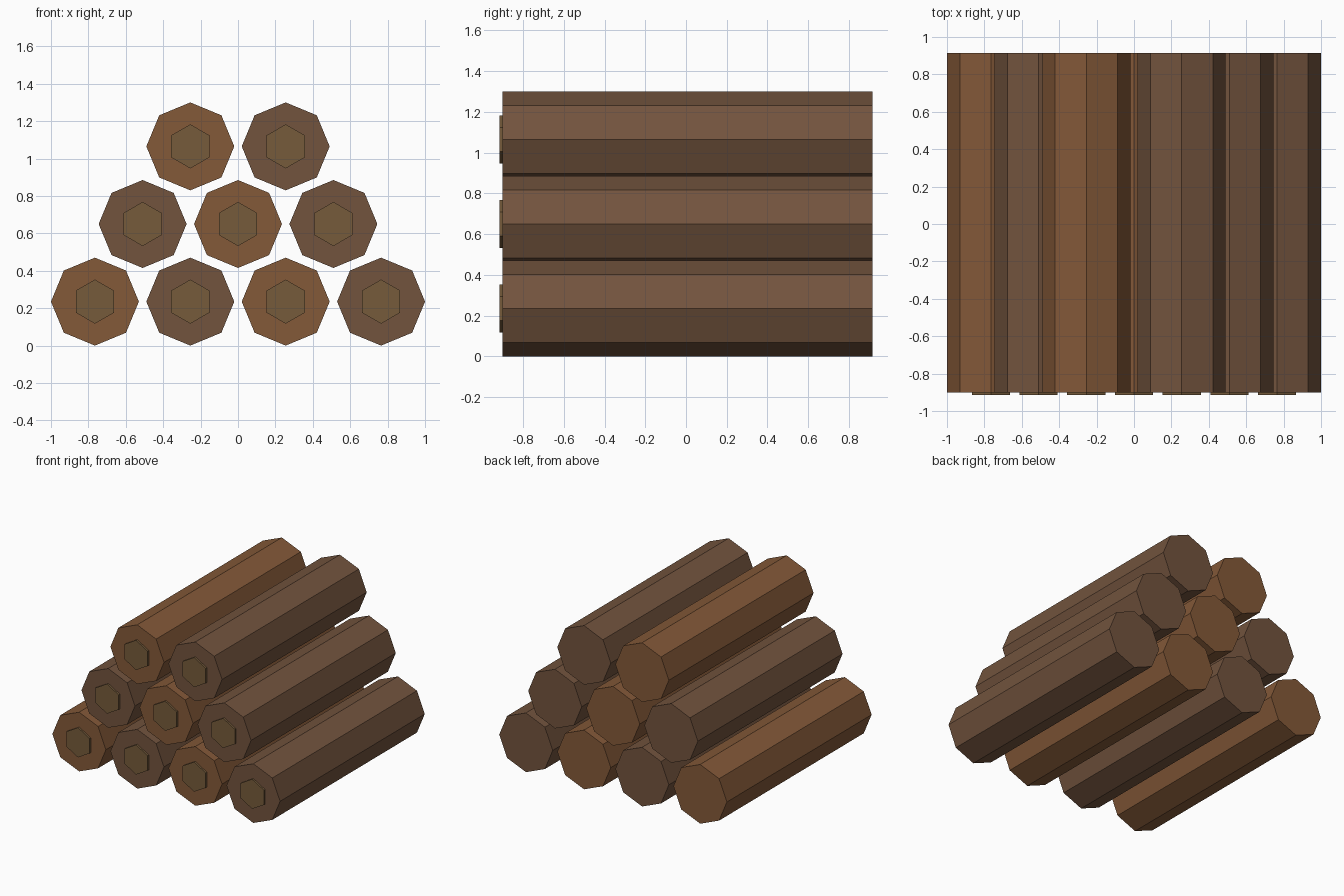
import bpy
from math import pi

if "Cube" in bpy.data.objects:
    bpy.data.objects.remove(bpy.data.objects["Cube"])

R = 0.235        # log radius
DX = 0.51        # spacing within a row
DZ = 0.415       # row height


def material(name, rgb):
    m = bpy.data.materials.new(name)
    m.diffuse_color = (*rgb, 1)
    m.use_nodes = True
    m.node_tree.nodes["Principled BSDF"].inputs["Base Color"].default_value = m.diffuse_color
    return m


def prism(name, sides, radius, x, z, y0, y1, mat, turn):
    # cylinder lying along y
    bpy.ops.mesh.primitive_cylinder_add(
        vertices=sides, radius=radius, depth=y1 - y0,
        location=(x, (y0 + y1) / 2, z), rotation=(pi / 2, turn, 0))
    ob = bpy.context.object
    bpy.ops.object.transform_apply(location=False, rotation=True, scale=False)
    ob.name = name
    ob.data.materials.append(mat)
    return ob


barks = [material("warm_bark", (0.23, 0.10, 0.04)),
         material("dull_bark", (0.17, 0.088, 0.048))]
core = material("heartwood", (0.18, 0.105, 0.043))

# Stacked rows of 4, 3 and 2 logs, each with a raised core on the front end
for row, count in enumerate((4, 3, 2)):
    for i in range(count):
        x = (i - (count - 1) / 2) * DX
        z = R + row * DZ
        tag = f"{row + 1}_{i + 1}"
        prism("log_" + tag, 8, R, x, z, -0.9, 0.915, barks[(row + i) % 2], 0)
        prism("log_core_" + tag, 6, 0.118, x, z, -0.915, -0.885, core, 0)
